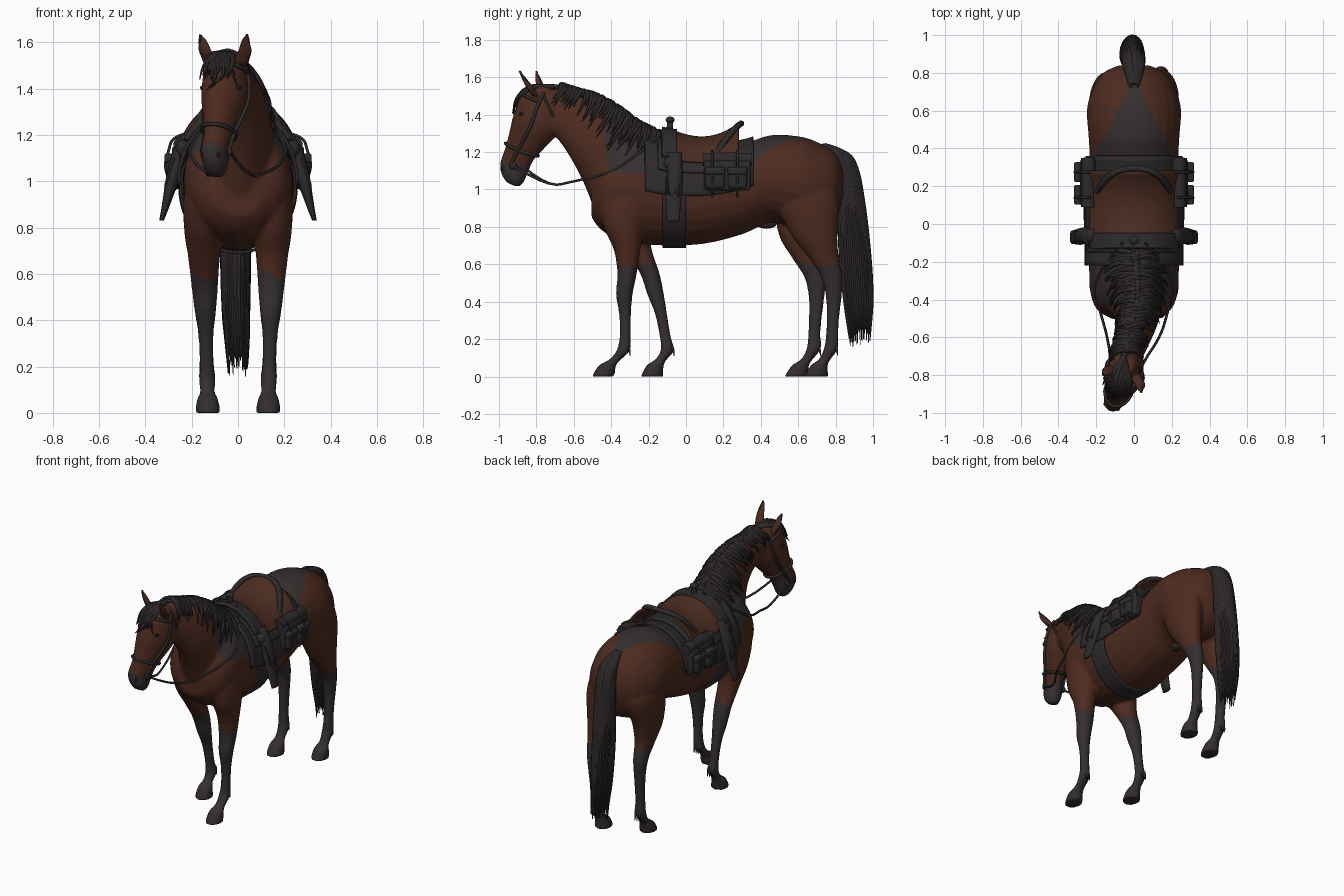
import bpy, bmesh, math, random
from mathutils import Vector

random.seed(4)
if "Cube" in bpy.data.objects:
    bpy.data.objects.remove(bpy.data.objects["Cube"])


def material(name, *rgb):
    m = bpy.data.materials.new(name)
    m.use_nodes = True
    m.diffuse_color = (*rgb, 1)
    bsdf = m.node_tree.nodes["Principled BSDF"]
    bsdf.inputs["Base Color"].default_value = (*rgb, 1)
    bsdf.inputs["Roughness"].default_value = 0.8
    return m


COAT = material("bay coat", .075, .024, .014)
POINTS = material("dark points", .036, .028, .029)
HAIR = material("black hair", .026, .021, .022)
LEATHER = material("dark leather", .027, .023, .024)
SEAT = material("brown leather", .07, .025, .015)
HOOF = material("hoof", .032, .025, .026)
EYE = material("eye black", .012, .009, .009)


def add(name, bm, mat):
    me = bpy.data.meshes.new(name)
    bmesh.ops.recalc_face_normals(bm, faces=bm.faces)
    for f in bm.faces:
        f.smooth = True
    bm.to_mesh(me)
    bm.free()
    ob = bpy.data.objects.new(name, me)
    bpy.context.collection.objects.link(ob)
    me.materials.append(mat)
    return ob


def surface(rings, up, side=(1, 0, 0)):
    """Rings are x, y, z, radius along up, radius along side."""
    up, side, n = Vector(up).normalized(), Vector(side).normalized(), len(rings)

    def at(t, a=0, off=0):
        i = max(0, min(int(t), n - 2))
        f = t - i
        p = [rings[max(0, min(n - 1, i + k))] for k in (-1, 0, 1, 2)]
        v = [b + f / 2 * (c - a0 + f * (2 * a0 - 5 * b + 4 * c - d + f * (3 * (b - c) + d - a0)))
             for a0, b, c, d in zip(*p)]
        return Vector(v[:3]) + up * (v[3] + off) * math.cos(a) + side * (v[4] + off) * math.sin(a)
    at.last = n - 1
    return at


def loft(bm, at, sides=24):
    nt = at.last * 4
    rows = [[bm.verts.new(at(i / 4, j * math.tau / sides)) for j in range(sides)] for i in range(nt + 1)]
    for r, s in zip(rows, rows[1:]):
        for j in range(sides):
            k = (j + 1) % sides
            bm.faces.new((r[j], r[k], s[k], s[j]))
    bm.faces.new(rows[0][::-1])
    bm.faces.new(rows[-1])


def wrap(name, at, t0, t1, a0, a1, mat, off, thick=.012, nt=16, na=40):
    """A sheet that follows a surface at a given distance."""
    bm = bmesh.new()
    rows = [[bm.verts.new(at(t0 + (t1 - t0) * i / nt, a0 + (a1 - a0) * j / na,
                             off(i / nt, a0 + (a1 - a0) * j / na)))
             for j in range(na + 1)] for i in range(nt + 1)]
    for r, s in zip(rows, rows[1:]):
        for j in range(na):
            bm.faces.new((r[j], r[j + 1], s[j + 1], s[j]))
    mod = add(name, bm, mat).modifiers.new("thickness", 'SOLIDIFY')
    mod.thickness, mod.offset = thick, 0


def tubes(name, paths, radius, mat, taper=False):
    cu = bpy.data.curves.new(name, 'CURVE')
    cu.dimensions, cu.bevel_depth, cu.bevel_resolution, cu.resolution_u = '3D', radius, 1, 4
    cu.use_fill_caps = True
    for pts in paths:
        sp = cu.splines.new('NURBS')
        sp.points.add(len(pts) - 1)
        sp.order_u, sp.use_endpoint_u = 3, True
        for i, (q, p) in enumerate(zip(sp.points, pts)):
            q.co = (*p, 1)
            q.radius = 1.05 - .9 * (i / (len(pts) - 1)) ** 2 if taper else 1
    ob = bpy.data.objects.new(name, cu)
    bpy.context.collection.objects.link(ob)
    cu.materials.append(mat)


def ball(name, loc, scale, mat):
    bm = bmesh.new()
    bmesh.ops.create_uvsphere(bm, u_segments=16, v_segments=10, radius=1)
    bmesh.ops.scale(bm, vec=scale, verts=bm.verts)
    bmesh.ops.translate(bm, vec=loc, verts=bm.verts)
    add(name, bm, mat)


def box(name, loc, size, mat, bevel=.015):
    bm = bmesh.new()
    bmesh.ops.create_cube(bm, size=1)
    bmesh.ops.scale(bm, vec=size, verts=bm.verts)
    bmesh.ops.translate(bm, vec=loc, verts=bm.verts)
    bmesh.ops.bevel(bm, geom=bm.edges, offset=bevel, segments=3, profile=.5, affect='EDGES')
    add(name, bm, mat)


# Body, neck, head: y, top, bottom, half width for the trunk
trunk = [(.84, 1.12, .95, .08), (.795, 1.2, .84, .17), (.7, 1.255, .78, .225), (.6, 1.285, .79, .25),
         (.45, 1.29, .82, .24), (.3, 1.245, .76, .235), (.1, 1.23, .71, .245), (-.1, 1.25, .7, .24),
         (-.25, 1.29, .71, .238), (-.38, 1.26, .74, .228), (-.46, 1.18, .79, .19), (-.505, 1.04, .85, .11)]
body = surface([(0, y, (a + b) / 2, (a - b) / 2, w) for y, a, b, w in trunk], (0, 0, 1))
neck = surface([(0, -.28, 1.06, .285, .19), (.01, -.4, 1.19, .215, .145), (.02, -.495, 1.3, .18, .11),
                (0, -.59, 1.385, .15, .09), (-.035, -.69, 1.435, .127, .08), (-.045, -.75, 1.475, .107, .07)],
               (0, .68, .73))
FACE, LEFT = (-.35, -.87, .36), (.93, -.37, 0)
head = surface([(-.045, -.735, 1.545, .045, .05), (-.05, -.77, 1.47, .115, .09), (-.055, -.8, 1.36, .133, .1),
                (-.07, -.845, 1.27, .11, .08), (-.085, -.89, 1.19, .086, .06), (-.1, -.918, 1.12, .082, .058),
                (-.1, -.927, 1.065, .068, .052), (-.1, -.925, 1.025, .037, .032)], FACE, LEFT)


def body_t(y):
    lo, hi = 0, body.last
    for _ in range(30):
        mid = (lo + hi) / 2
        lo, hi = (mid, hi) if body(mid).y > y else (lo, mid)
    return lo


# Legs: height, depth radius, width radius, then a y path for each foot
front = [(1.1, .08, .04), (.95, .135, .085), (.8, .11, .086), (.68, .072, .07), (.55, .052, .058), (.44, .045, .047),
         (.34, .033, .034), (.22, .03, .03), (.14, .036, .036), (.09, .032, .033), (.06, .046, .046), (0, .062, .055)]
hind = [(1.12, .09, .04), (.95, .165, .088), (.76, .125, .082), (.64, .082, .06), (.53, .057, .045), (.42, .042, .035),
        (.32, .035, .032), (.23, .033, .031), (.15, .038, .036), (.09, .032, .033), (.06, .046, .046), (0, .064, .055)]
legs = [(front, 1, [-.3, -.32, -.33, -.315, -.315, -.33, -.326, -.325, -.335, -.38, -.42, -.443]),
        (front, -1, [-.3, -.32, -.3, -.255, -.193, -.163, -.135, -.112, -.1, -.135, -.165, -.182]),
        (hind, 1, [.65, .65, .685, .735, .78, .79, .785, .782, .775, .74, .712, .698]),
        (hind, -1, [.63, .64, .62, .645, .69, .698, .692, .686, .683, .645, .612, .588])]

bm = bmesh.new()
for s in (body, neck, head):
    loft(bm, s)
for shape, s, ys in legs:
    loft(bm, surface([(s * (.13 + .025 * min(z, .7)), y, z, r, w) for (z, r, w), y in zip(shape, ys)], (0, -1, 0)))
horse = add("horse_body", bm, COAT)
mod = horse.modifiers.new("merge", 'REMESH')
mod.mode, mod.voxel_size = 'VOXEL', .01
mod = horse.modifiers.new("soften", 'SMOOTH')
mod.factor, mod.iterations = .5, 8
merged = bpy.data.meshes.new_from_object(horse.evaluated_get(bpy.context.evaluated_depsgraph_get()))
horse.modifiers.clear()
horse.data = merged
merged.materials.clear()
for m in (COAT, POINTS, HOOF):
    merged.materials.append(m)

# Coat markings: hooves, stockings, muzzle, croup and withers
for f in merged.polygons:
    f.use_smooth = True
    x, y, z = f.center
    stocking = z < .6 + .025 * math.sin(25 * x + 18 * y)
    muzzle = y < -.8 and z < 1.15 + .02 * math.sin(40 * x)
    croup = .3 < y < .72 and z > 1.1 and abs(x) < .21 - .5 * max(0, y - .36)
    withers = -.43 < y < 0 and z > 1.085 + .5 * max(0, -.35 - y)
    f.material_index = 2 if z < .06 else 1 if stocking or muzzle or croup or withers else 0

# Hair tufts behind the fetlocks
tubes("fetlock_tufts", [[(s * .133 + k, ys[8] + .02, .17), (s * .133 + k, ys[8] + .036, .14),
                         (s * .133 + k, ys[8] + .036, .11)]
                        for _, s, ys in legs for k in (-.015, 0, .015)], .01, POINTS, True)

# Ears, eyes, nostrils, sheath
for s, name in ((1, "left"), (-1, "right")):
    base, tip = Vector((-.05 + .055 * s, -.785 - .02 * s, 1.5)), Vector((-.062 + .1 * s, -.845 - .045 * s, 1.633))
    mid = base.lerp(tip, .45) + Vector((.01 * s, 0, 0))
    bm = bmesh.new()
    loft(bm, surface([(*base, .025, .03), (*mid, .022, .03), (*base.lerp(tip, .8), .011, .016),
                      (*tip, .002, .002)], FACE, LEFT), 12)
    add(name + "_ear", bm, COAT)
    tubes(name + "_ear_rim", [[base + Vector((.03 * s, 0, 0)), mid + Vector((.031 * s, 0, 0)), tip]], .006, HAIR)
    ball(name + "_eye", head(1.8, s * 1.05, -.01), (.016, .018, .013), EYE)
    ball(name + "_nostril", head(5.4, s * .8, -.008), (.011, .011, .015), EYE)
ball("sheath", (0, .43, .825), (.035, .06, .035), POINTS)

# Mane: a cap over the crest and tapered locks on both sides
wrap("mane_cap", neck, .1, 5, -.6, .6, HAIR, lambda u, a: .008)
locks = []
for i in range(180):
    s = (-1) ** i
    t = .15 + 4.85 * i / 180
    reach = random.uniform(.8, 1.7)
    drift = random.uniform(-.65, -.05)
    locks.append([neck(max(0, t + drift * k / 5), s * (reach * k / 5 - .1), .009 + .009 * random.random())
                  for k in range(6)])
tubes("mane_locks", locks, .013, HAIR, True)
# Forelock falls from the poll between the ears
tubes("forelock", [[neck(4.7, -a * .4, .004)] +
                   [head(.25 + k * step, a + random.uniform(-.08, .08) * k, .012 + .006 * random.random())
                    for k in range(5)]
                   for a, step in [(-.7 + .05 * i, random.uniform(.32, .5) - .2 * abs(.05 * i - .7))
                                   for i in range(29)]], .011, HAIR, True)

# Tail: a solid core with loose locks
core = surface([(0, .73, 1.235, .01, .012), (0, .84, 1.185, .035, .04), (-.005, .875, 1.05, .045, .045),
                (-.01, .895, .75, .068, .048), (-.01, .92, .45, .066, .042), (0, .928, .25, .045, .03)], (0, 1, .15))
bm = bmesh.new()
loft(bm, core, 16)
add("tail_core", bm, HAIR)
tubes("tail_locks", [[core(k * random.uniform(.9, 1) * 5 / 6, a, .004 + .002 * k) for k in range(7)] +
                     [core(5, a, .012) - Vector((0, 0, random.uniform(0, .09)))]
                     for a in [i * math.tau / 50 for i in range(50)]], .012, HAIR, True)

# Saddle pad, skirts, seat and girth follow the barrel
wrap("saddle_pad", body, body_t(.36), body_t(-.22), -1.58, 1.58, LEATHER, lambda u, a: .016)
wrap("saddle_skirt", body, body_t(.27), body_t(-.15), -1.15, 1.15, LEATHER, lambda u, a: .03)
wrap("saddle_seat", body, body_t(.28), body_t(-.06), -.95, .95, SEAT,
     lambda u, a: .036 + (.075 * (1 - u) ** 3 + .03 * u ** 3) * max(0, math.cos(a * 1.3)))
wrap("girth", body, body_t(.0), body_t(-.125), 1.3, math.tau - 1.3, LEATHER, lambda u, a: .008)
wrap("pommel", body, body_t(-.05), body_t(-.13), -.9, .9, LEATHER,
     lambda u, a: .04 + .025 * max(0, math.cos(a * 1.6)), .03)
tubes("cantle", [[(.19, .17, 1.2), (.17, .22, 1.28), (.1, .28, 1.345), (0, .3, 1.355), (-.1, .28, 1.345),
                  (-.17, .22, 1.28), (-.19, .17, 1.2)]], .018, LEATHER)
tubes("horn_stem", [[(0, -.09, 1.27), (0, -.085, 1.33), (0, -.085, 1.38)]], .019, LEATHER)
ball("horn_cap", (0, -.085, 1.372), (.026, .024, .018), LEATHER)

# Stirrups, saddlebags, bedrolls and straps on each side
for s, name in ((1, "left"), (-1, "right")):
    bm = bmesh.new()
    loft(bm, surface([(s * .22, -.06, 1.2, .035, .02), (s * .255, -.06, 1.12, .04, .03), (s * .28, -.065, 1.02, .045, .03),
                      (s * .305, -.068, .92, .04, .02), (s * .33, -.07, .83, .035, .01)], (0, -1, 0)), 16)
    add(name + "_stirrup_hood", bm, LEATHER)
    ball(name + "_fork_roll", (s * .235, -.075, 1.14), (.035, .045, .04), LEATHER)
    tubes(name + "_fringe", [[(s * .275, -.1 + .012 * i, 1.1), (s * .3, -.1 + .012 * i, 1.04),
                              (s * .315, -.1 + .012 * i, .98 - .01 * (i % 3))] for i in range(6)], .005, LEATHER)
    box(name + "_saddlebag", (s * .25, .22, 1.075), (.07, .25, .16), LEATHER)
    for k, y in enumerate((.155, .275)):
        box(f"{name}_pouch_{k}", (s * .285, y, 1.06), (.05, .1, .11), LEATHER)
        box(f"{name}_pouch_flap_{k}", (s * .29, y, 1.1), (.055, .105, .04), LEATHER, .01)
    tubes(name + "_bedroll", [[(s * .24, .09, 1.16), (s * .24, .21, 1.165), (s * .24, .35, 1.16)]], .04, LEATHER)
    tubes(name + "_bag_straps", [[(s * .23, y, 1.205), (s * .285, y, 1.19), (s * .3, y, 1.13), (s * .318, y, 1.07),
                                  (s * .3, y, 1.01), (s * .27, y, .96)] for y in (.14, .275)], .007, LEATHER)
    # Bridle and reins
    tubes(name + "_cheek_strap", [[head(.4 + k * .55, s * (1.75 - .02 * k), .005) for k in range(9)]], .009, LEATHER)
    tubes(name + "_throat_latch", [[head(.4 + k * .28, s * (1.7 + .24 * k), .006) for k in range(6)]], .007, LEATHER)
    ball(name + "_bit_ring", head(4.8, s * 1.75, .004), (.012, .02, .02), LEATHER)
    tubes(name + "_rein", [[head(4.8, s * 1.75, .006), (-.04 + s * .08, -.74, 1.01), (s * .14, -.6, 1.045),
                            (s * .18, -.46, 1.07), (s * .23, -.28, 1.16), (s * .06, -.1, 1.33)]], .007, LEATHER)
for name, t, span in (("noseband", 3.7, math.pi), ("browband", .95, 1.7)):
    tubes(name, [[head(t, -span + span * k / 12, .006) for k in range(25)]], .009, LEATHER)
